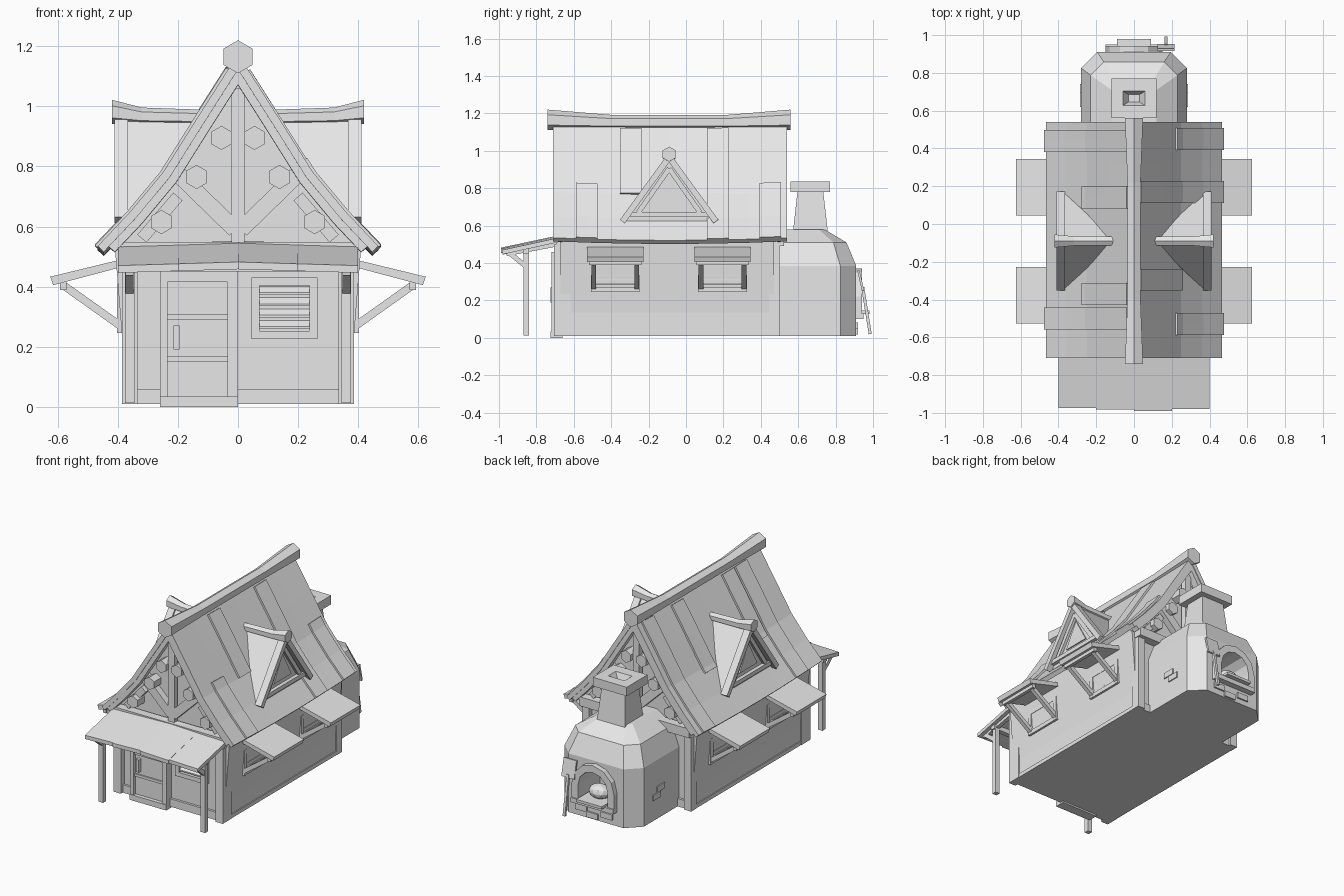
import bpy, bmesh
from math import pi, sin, cos
from mathutils import Vector

old = bpy.data.objects.get("Cube")
if old:
    bpy.data.objects.remove(old, do_unlink=True)

grey = bpy.data.materials.new("plain_grey")
grey.use_nodes = True
grey.diffuse_color = (0.8, 0.8, 0.8, 1)
grey.node_tree.nodes["Principled BSDF"].inputs["Base Color"].default_value = (0.8, 0.8, 0.8, 1)


def finish(name, bm):
    bmesh.ops.recalc_face_normals(bm, faces=bm.faces)
    me = bpy.data.meshes.new(name)
    bm.to_mesh(me)
    bm.free()
    me.materials.append(grey)
    ob = bpy.data.objects.new(name, me)
    bpy.context.collection.objects.link(ob)
    return ob


def hull(name, pts):
    """Convex solid around the points."""
    bm = bmesh.new()
    for p in pts:
        bm.verts.new(p)
    bmesh.ops.convex_hull(bm, input=bm.verts)
    bmesh.ops.dissolve_limit(bm, angle_limit=0.01, verts=bm.verts, edges=bm.edges)
    return finish(name, bm)


def box(name, x, y, z, place=Vector):
    return hull(name, [place((a, b, c)) for a in x for b in y for c in z])


def beam(name, p, q, w, h):
    p, q = Vector(p), Vector(q)
    d = (q - p).normalized()
    side = d.cross((0, 0, 1) if abs(d.z) < 0.99 else (0, 1, 0)).normalized()
    up = side.cross(d)
    return hull(name, [e + side * a * w / 2 + up * b * h / 2
                       for e in (p, q) for a in (-1, 1) for b in (-1, 1)])


def loft(name, rings, caps=True):
    """Skin over closed rings of equal length."""
    bm = bmesh.new()
    rows = [[bm.verts.new(p) for p in r] for r in rings]
    n = len(rows[0])
    for a, b in zip(rows, rows[1:]):
        for i in range(n):
            j = (i + 1) % n
            bm.faces.new((a[i], a[j], b[j], b[i]))
    if caps:
        bm.faces.new(rows[0])
        bm.faces.new(rows[-1])
    return finish(name, bm)


def hexring(c, r, axis):
    c = Vector(c)
    side = Vector((1, 0, 0) if axis == "y" else (0, 1, 0))
    return [c + side * r * sin(k * pi / 3) + Vector((0, 0, r * cos(k * pi / 3))) for k in range(6)]


# Main roof: flared profile, sagging slightly along its length
MID, Y0, Y1 = -0.085, -0.71, 0.54
PROFILE = [(0, 1.175), (0.14, 0.955), (0.25, 0.78), (0.36, 0.648), (0.467, 0.535)]


def sag(y):
    return 0.014 * (((y - MID) / 0.625) ** 2 - 1)


def height(x):
    for (xa, za), (xb, zb) in zip(PROFILE, PROFILE[1:]):
        if x <= xb:
            return za + (zb - za) * (x - xa) / (xb - xa)
    return zb


def offset(xs, d):
    out = []
    for x in xs:
        slope = (height(min(x + 0.02, 0.467)) - height(x - 0.02 if x > 0.02 else 0)) / \
                (min(x + 0.02, 0.467) - max(x - 0.02, 0))
        n = Vector((-slope, 1)).normalized()
        out.append((0, height(0) + d / n.y) if x == 0 else (x + n.x * d, height(x) + n.y * d))
    return out


def roof_part(name, s, x0, x1, top, bottom, ya, yb, n=1):
    xs = [x0] + [p[0] for p in PROFILE if x0 < p[0] < x1] + [x1]
    section = offset(xs, top) + offset(xs, bottom)[::-1]
    ys = [ya + (yb - ya) * k / n for k in range(n + 1)]
    loft(name, [[(s * x, y, z + sag(y)) for x, z in section] for y in ys])


ENDS = ((-1, Y0), (1, Y1))
for s, side in ((1, "left"), (-1, "right")):
    roof_part(side + "_roof", s, 0, 0.467, 0, -0.028, Y0, Y1, 6)
    for f, y in ENDS:
        roof_part(side + "_bargeboard", s, 0, 0.45, -0.02, -0.055, y - f * 0.005, y - f * 0.05)

# Raised roof planks
for s, x0, x1, y in ((1, 0.03, 0.25, -0.295), (1, 0.03, 0.467, 0.17), (1, 0.22, 0.467, -0.53),
                     (1, 0.22, 0.467, 0.45), (-1, 0.03, 0.27, 0.14), (-1, 0.03, 0.27, -0.37),
                     (-1, 0.03, 0.467, 0.44), (-1, 0.03, 0.467, -0.5)):
    roof_part("roof_plank", s, x0, x1, 0.012, -0.005, y - 0.058, y + 0.058, 2)

loft("ridge_beam", [hexring((0, y, z), r, "y") for y, z, r in
                    ((-0.74, 1.165, 0.055), (-0.4, 1.152, 0.04), (0.22, 1.152, 0.04), (0.56, 1.165, 0.055))])

# House walls and recessed gable block
hull("wall_body", [(s * x, y, z) for s in (-1, 1) for y in (-0.67, 0.47)
                   for x, z in ((0.368, 0.01), (0.38, 0.5), (0.41, 0.535))])
gable = offset([p[0] for p in PROFILE[:4]] + [0.43], -0.02)
outline = gable + [(0.38, 0.45), (-0.38, 0.45)] + [(-x, z) for x, z in gable[:0:-1]]
loft("gable_wall", [[(x, y, z - 0.01) for x, z in outline] for y in (-0.63, 0.46)])

for f, y in ENDS:
    w = y - f * 0.07
    box("tie_beam", (-0.39, 0.39), (w, w + f * 0.055), (0.49, 0.548))
    box("gable_post", (-0.022, 0.022), (w, w + f * 0.035), (0.54, 1.06))
    for s in (-1, 1):
        beam("gable_brace", (s * 0.01, w + f * 0.01, 0.59), (s * 0.215, w + f * 0.01, 0.79), 0.045, 0.055)
        beam("gable_lower_brace", (s * 0.2, w + f * 0.01, 0.7), (s * 0.32, w + f * 0.01, 0.56), 0.04, 0.04)
        for x, z in ((0.055, 0.895), (0.138, 0.765), (0.255, 0.615)):
            loft("purlin_end", [hexring((s * x, a, z), 0.04, "y") for a in (w - f * 0.03, w + f * 0.06)])
        # Corner posts
        box("corner_post", (s * 0.335, s * 0.386), (y - f * 0.005 - (0.035 if f > 0 else 0), w - f * 0.025),
            (0.01, 0.5))
    box("end_sill", (-0.34, 0.34), (w, w + f * 0.045 - (0.03 if f > 0 else 0)), (0.01, 0.06))

for s in (-1, 1):
    box("side_lower_boards", (s * 0.3, s * 0.378), (-0.64, 0.46), (0.01, 0.235))
    box("side_sill", (s * 0.3, s * 0.384), (-0.64, 0.46), (0.01, 0.035))


# Slatted windows
def window(name, place, u0, u1, z0, z1):
    t = 0.027
    for u in ((u0, u0 + t), (u1 - t, u1)):
        box(name + "_jamb", u, (-0.01, 0.03), (z0, z1), place)
    for z in ((z0, z0 + t), (z1 - t, z1)):
        box(name + "_rail", (u0, u1), (-0.01, 0.028), z, place)
    step = (z1 - z0 - 2 * t) / 4
    for k in range(4):
        z = z0 + t + step * (k + 0.2)
        hull(name + "_slat", [place((u, d, z + h)) for u in (u0 + t, u1 - t)
                              for d, h in ((0, 0.02), (0, 0.028), (0.022, 0), (0.022, 0.008))])


window("front_window", lambda p: Vector((p[0], -0.67 - p[1], p[2])), 0.045, 0.265, 0.225, 0.43)

# Side windows with propped awnings
for s in (-1, 1):
    for y in (-0.378, 0.195):
        window("side_window", lambda p: Vector((s * (0.372 + p[1]), p[0], p[2])), y - 0.13, y + 0.13, 0.245, 0.41)
        hull("awning", [(s * x, y + h, z) for h in (-0.15, 0.15) for x, z in
                        ((0.37, 0.495), (0.37, 0.47), (0.625, 0.433), (0.615, 0.405))])
        beam("awning_rail", (s * 0.582, y - 0.14, 0.402), (s * 0.582, y + 0.14, 0.402), 0.022, 0.026)
        for h in (-0.115, 0.115):
            beam("awning_brace", (s * 0.385, y + h, 0.265), (s * 0.582, y + h, 0.405), 0.026, 0.026)

# Door
for x in ((-0.26, -0.235), (-0.035, 0)):
    box("door_jamb", x, (-0.72, -0.66), (0, 0.46))
box("door_lintel", (-0.26, 0), (-0.72, -0.66), (0.415, 0.46))
box("door_step", (-0.26, 0), (-0.725, -0.66), (0, 0.035))
box("door_panel", (-0.24, -0.03), (-0.7, -0.66), (0.03, 0.42))
for z in (0.15, 0.29):
    box("door_band", (-0.235, -0.035), (-0.709, -0.69), (z, z + 0.017))
box("door_handle", (-0.215, -0.195), (-0.725, -0.69), (0.19, 0.27))

# Porch roof of uneven boards on two posts
edges = (-0.4, -0.2, 0.0, 0.2, 0.4)
for k, (a, b) in enumerate(zip(edges, edges[1:])):
    front = (-0.975, -0.982, -0.99, -0.98)[k]
    hull("porch_board", [(x, y, z + dz + 0.012 * (1 - abs(x) / 0.4)) for x in (a, b)
                         for y, z in ((front, 0.47), (-0.66, 0.54)) for dz in (0, -0.024)])
box("porch_rail", (-0.385, 0.385), (-0.872, -0.84), (0.45, 0.48))
for s in (-1, 1):
    box("porch_post", (s * 0.345, s * 0.376), (-0.87, -0.84), (0.012, 0.475))
    beam("porch_brace", (s * 0.361, -0.86, 0.385), (s * 0.361, -0.945, 0.455), 0.026, 0.026)
    beam("porch_rafter", (s * 0.361, -0.96, 0.45), (s * 0.361, -0.67, 0.505), 0.026, 0.026)

# Dormers
for s in (-1, 1):
    P = lambda x, h, z: (s * x, -0.09 + h, z)
    hull("dormer_body", [P(0.1, 0, 0.965), P(0.372, 0, 0.975), P(0.372, 0.255, 0.625), P(0.372, -0.255, 0.625),
                         P(0.33, 0.24, 0.62), P(0.33, -0.24, 0.62)])
    loft("dormer_ridge", [hexring(P(x, 0, z), r, "x") for x, z, r in
                          ((0.09, 0.962, 0.026), (0.32, 0.967, 0.029), (0.42, 0.982, 0.04))])
    for h in (-1, 1):
        beam("dormer_rafter", P(0.388, 0, 0.965), P(0.388, h * 0.25, 0.622), 0.045, 0.032)
        beam("dormer_frame", P(0.377, 0, 0.905), P(0.377, h * 0.165, 0.67), 0.026, 0.026)
    beam("dormer_sill", P(0.38, -0.21, 0.66), P(0.38, 0.21, 0.66), 0.032, 0.026)
    hull("dormer_panel", [P(x, h, z) for x in (0.36, 0.379) for h, z in ((0, 0.86), (0.09, 0.7), (-0.09, 0.7))])


# Bread oven with chimney
def oven_ring(w, y, c, z):
    return [(-w, 0.45, z), (-w, y - c, z), (-w + c, y, z), (w - c, y, z), (w, y - c, z), (w, 0.45, z)]


oven = loft("oven", [oven_ring(0.28, 0.91, 0.085, 0.01), oven_ring(0.28, 0.91, 0.085, 0.385),
                     oven_ring(0.23, 0.858, 0.07, 0.51), oven_ring(0.12, 0.74, 0.03, 0.58)])


def arch(r, base):
    return [(-r, base)] + [(-r * cos(k * pi / 6), 0.22 + r * sin(k * pi / 6)) for k in range(7)] + [(r, base)]


cutter = loft("oven_cutter", [[(x, y, z) for x, z in arch(0.105, 0.13)] for y in (0.72, 1.0)])
cutter.hide_render = True
mod = oven.modifiers.new("mouth", "BOOLEAN")
mod.object = cutter
mod.solver = "EXACT"
bpy.context.view_layer.objects.active = oven
bpy.ops.object.modifier_apply(modifier="mouth")
bpy.data.objects.remove(cutter, do_unlink=True)

outer, inner = arch(0.15, 0.12), arch(0.105, 0.12)
loft("oven_arch", [[(a[0], y, a[1]), (b[0], y, b[1]), (b[0], 0.9, b[1]), (a[0], 0.9, a[1])]
                   for a, b in zip(outer, inner) for y in (0.942,)])
box("oven_ledge", (-0.15, 0.15), (0.9, 0.95), (0.1, 0.13))
box("oven_shelf", (-0.09, 0.09), (0.8, 0.98), (0.128, 0.145))
for x, z in ((-0.08, 0.06), (0.02, 0.035), (0.1, 0.065)):
    box("oven_brick", (x - 0.04, x + 0.04), (0.9, 0.92), (z - 0.018, z + 0.018))
for s in (-1, 1):
    for y, z in ((0.66, 0.2), (0.7, 0.16)):
        box("side_brick", (s * 0.27, s * 0.287), (y - 0.04, y + 0.04), (z - 0.018, z + 0.018))
bm = bmesh.new()
bmesh.ops.create_icosphere(bm, subdivisions=2, radius=0.07)
bmesh.ops.scale(bm, vec=(1, 0.8, 0.65), verts=bm.verts)
bmesh.ops.translate(bm, vec=(0, 0.87, 0.18), verts=bm.verts)
finish("bread_loaf", bm)


def rect(w, d, z):
    return [(a * w, 0.665 + b * d, z) for a, b in ((-1, -1), (1, -1), (1, 1), (-1, 1))]


loft("chimney", [rect(0.1, 0.095, 0.55), rect(0.08, 0.068, 0.79)])
loft("chimney_cap", [rect(0.08, 0.068, 0.78), rect(0.12, 0.105, 0.78), rect(0.12, 0.105, 0.837),
                     rect(0.058, 0.038, 0.837), rect(0.03, 0.02, 0.795)])

# Peel leaning on the oven
beam("peel_handle", (0.17, 0.985, 0.02), (0.17, 0.945, 0.27), 0.016, 0.016)
beam("peel_blade", (0.17, 0.947, 0.25), (0.17, 0.922, 0.36), 0.09, 0.012)
